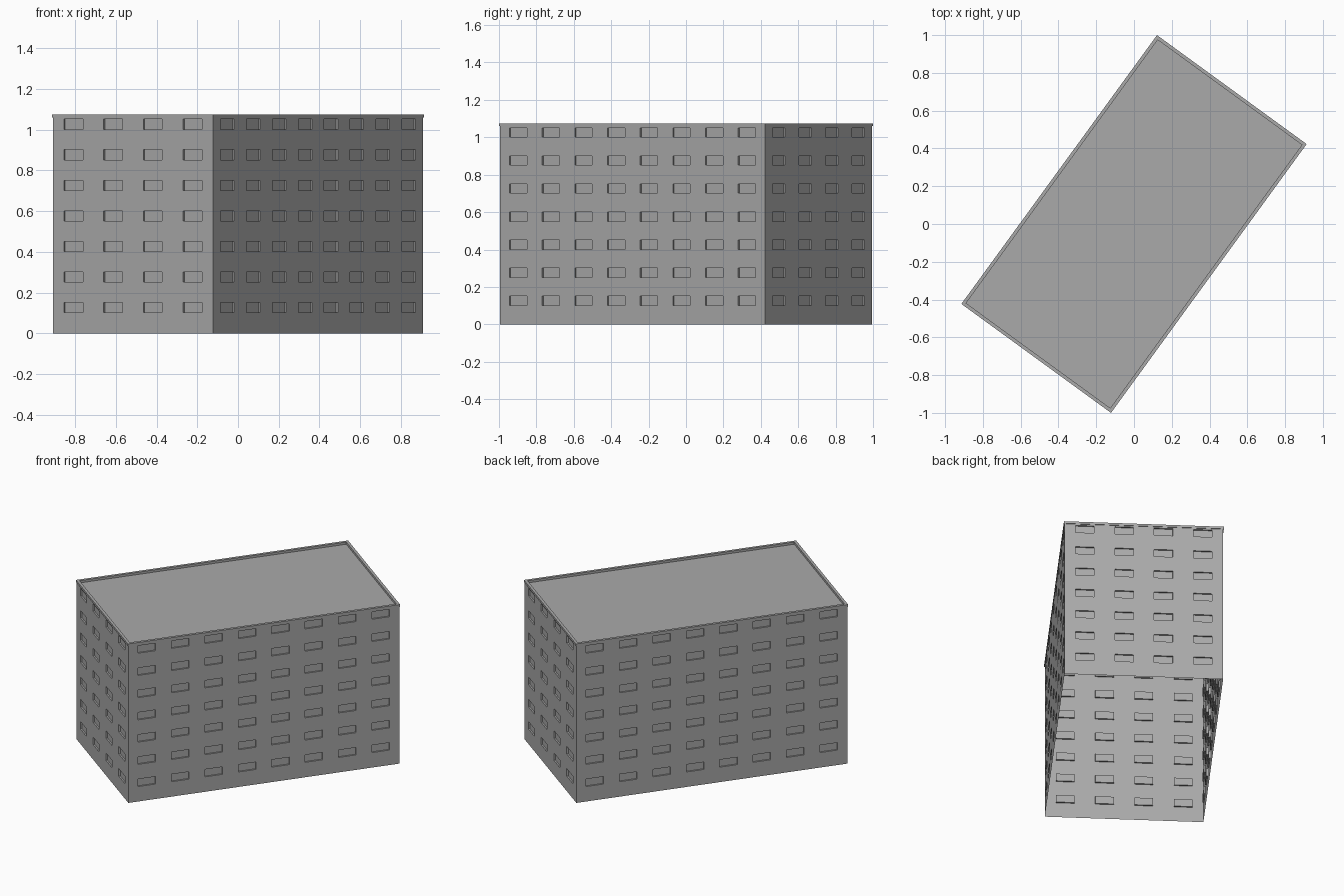
import bpy, bmesh, math
from mathutils import Matrix, Vector

if "Cube" in bpy.data.objects:
    bpy.data.objects.remove(bpy.data.objects["Cube"])

LENGTH, WIDTH, HEIGHT = 1.752, 0.972, 1.06
TURN = Matrix.Rotation(math.radians(-36.05), 4, "Z")
FLOORS, FIRST_FLOOR, FLOOR_STEP = 7, 0.126, 0.15
WIN_W, WIN_H, WIN_DEPTH = 0.114, 0.05, 0.01

concrete = bpy.data.materials.new("concrete_grey")
concrete.use_nodes = True
grey = (0.4, 0.4, 0.4, 1)
concrete.diffuse_color = grey
concrete.node_tree.nodes["Principled BSDF"].inputs["Base Color"].default_value = grey


def finish(bm, name):
    bm.transform(TURN)
    mesh = bpy.data.meshes.new(name)
    bm.to_mesh(mesh)
    bm.free()
    mesh.materials.append(concrete)
    obj = bpy.data.objects.new(name, mesh)
    bpy.context.collection.objects.link(obj)
    return obj


def cuts(centres, size, start, end):
    """Boundaries of alternating wall and window bands."""
    edges = [c + s * size / 2 for c in centres for s in (-1, 1)]
    return [start] + edges + [end]


def wall(name, span, distance, columns, step, angle):
    """A thin wall sheet with a grid of recessed windows."""
    bm = bmesh.new()
    us = cuts([(i - (columns - 1) / 2) * step for i in range(columns)],
              WIN_W, -span / 2, span / 2)
    zs = cuts([FIRST_FLOOR + i * FLOOR_STEP for i in range(FLOORS)],
              WIN_H, 0, HEIGHT)
    grid = [[bm.verts.new((u, -distance, z)) for u in us] for z in zs]
    windows = []
    for r in range(len(zs) - 1):
        for c in range(len(us) - 1):
            face = bm.faces.new((grid[r][c], grid[r][c + 1],
                                 grid[r + 1][c + 1], grid[r + 1][c]))
            if r % 2 and c % 2:
                windows.append(face)
    bm.normal_update()
    bmesh.ops.inset_individual(bm, faces=windows, thickness=0, depth=-WIN_DEPTH)
    bm.transform(Matrix.Rotation(math.radians(angle), 4, "Z"))
    finish(bm, name)


# Four walls, open underneath
wall("front_wall", WIDTH, LENGTH / 2, 4, 0.241, 0)
wall("left_wall", LENGTH, WIDTH / 2, 8, 0.216, 90)
wall("back_wall", WIDTH, LENGTH / 2, 4, 0.241, 180)
wall("right_wall", LENGTH, WIDTH / 2, 8, 0.216, 270)


def rectangle(bm, offset, z):
    x, y = WIDTH / 2 + offset, LENGTH / 2 + offset
    return [bm.verts.new(Vector((sx * x, sy * y, z)))
            for sx, sy in ((-1, -1), (1, -1), (1, 1), (-1, 1))]


# Flat roof
bm = bmesh.new()
bm.faces.new(rectangle(bm, 0, HEIGHT))
finish(bm, "roof")

# Slim overhanging rim around the roof
bm = bmesh.new()
loops = [rectangle(bm, o, z) for o, z in
         ((0.004, 1.06), (0.004, 1.075), (-0.014, 1.075), (-0.014, 1.06))]
for k in range(4):
    a, b = loops[k], loops[(k + 1) % 4]
    for i in range(4):
        j = (i + 1) % 4
        bm.faces.new((a[i], a[j], b[j], b[i]))
bmesh.ops.recalc_face_normals(bm, faces=bm.faces)
finish(bm, "roof_rim")
